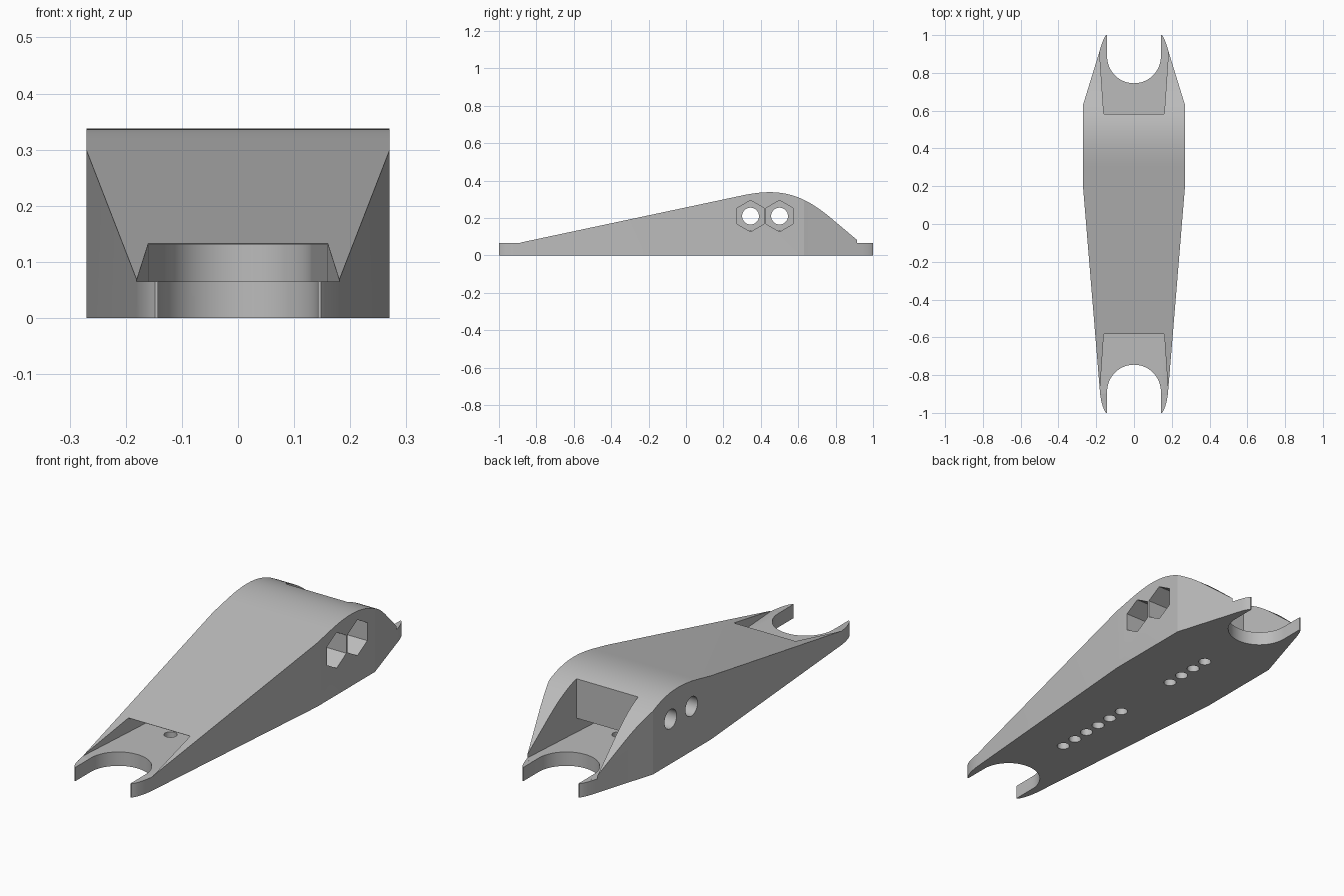
import bpy, bmesh, math
from mathutils import Vector
from mathutils.geometry import interpolate_bezier

cube = bpy.data.objects.get("Cube")
if cube:
    bpy.data.objects.remove(cube)

grey = bpy.data.materials.new("plain grey")
grey.use_nodes = True
colour = (0.5, 0.5, 0.5, 1)
grey.diffuse_color = colour
grey.node_tree.nodes["Principled BSDF"].inputs["Base Color"].default_value = colour

FLOOR = 0.0652
CEILING = 0.131


def prism(name, points, axis, low, high):
    """Extrude a closed outline along z (points are x, y) or x (points are y, z)."""
    bm = bmesh.new()
    place = (lambda a, b: (a, b, low)) if axis == "z" else (lambda a, b: (low, a, b))
    face = bm.faces.new([bm.verts.new(place(*p)) for p in points])
    ext = bmesh.ops.extrude_face_region(bm, geom=[face])
    move = Vector((0, 0, high - low)) if axis == "z" else Vector((high - low, 0, 0))
    verts = [g for g in ext["geom"] if isinstance(g, bmesh.types.BMVert)]
    bmesh.ops.translate(bm, verts=verts, vec=move)
    bmesh.ops.recalc_face_normals(bm, faces=bm.faces)
    mesh = bpy.data.meshes.new(name)
    bm.to_mesh(mesh)
    bm.free()
    mesh.materials.append(grey)
    obj = bpy.data.objects.new(name, mesh)
    bpy.context.scene.collection.objects.link(obj)
    return obj


def ring(cx, cy, radius, sides, turn=0.0):
    return [(cx + radius * math.cos(turn + math.tau * i / sides),
             cy + radius * math.sin(turn + math.tau * i / sides)) for i in range(sides)]


def mirrored(half):
    """Close a right-hand outline with its mirror image across x = 0."""
    return half + [(-x, y) for x, y in reversed(half)]


def slot(side, end, half_width, mouth_width, mouth=1.1):
    """Tapering slot that opens at one end of the body and is rounded inside."""
    steps = 24
    arc = [(half_width * math.cos(math.pi * i / steps),
            side * (end + half_width * (1 - math.sin(math.pi * i / steps))))
           for i in range(steps + 1)]
    return [(mouth_width, side * mouth)] + arc + [(-mouth_width, side * mouth)]


def bezier(a, b, c, d, count):
    pts = interpolate_bezier(*[Vector((*p, 0)) for p in (a, b, c, d)], count)
    return [(p.x, p.y) for p in pts]


# Side profile: long ramp, rounded hump, steep tail
hump = bezier((0.3, 0.32), (0.5, 0.3625), (0.62, 0.331), (0.78, 0.195), 28)
profile = [(-1, 0), (-1, 0.065), (-0.9, 0.065)] + hump + [(0.935, 0.065), (1, 0.065), (1, 0)]
body = prism("body", profile, "x", -0.4, 0.4)

# Plan outline with rounded prong tips
front_tip = bezier((0.148, -1.1 + 0.1), (0.165, -0.98), (0.178, -0.93), (0.181, -0.88), 9)
rear_tip = bezier((0.187, 0.9), (0.178, 0.93), (0.165, 0.98), (0.148, 1), 9)
plan = mirrored(front_tip + [(0.27, 0.2), (0.27, 0.63)] + rear_tip)

cutters = [(prism("plan_outline", plan, "z", -0.1, 0.5), "INTERSECT")]


def cut(*args):
    cutters.append((prism(*args), "DIFFERENCE"))


for side, label, end in ((-1, "front", 0.03), (1, "rear", 0.17)):
    # Round notch, open pocket and the tunnel running under the body
    cut(label + "_notch", slot(side, 0.745, 0.1425, 0.1425), "z", -0.1, 0.5)
    pocket = mirrored([(0.16, side * 0.583), (0.195, side * 1.1)])
    cut(label + "_pocket", pocket, "z", FLOOR, 0.5)
    inner = 0.16 - 0.068 * (0.583 - end - 0.13)
    cut(label + "_tunnel", slot(side, end, inner, 0.195), "z", FLOOR, CEILING)

# Row of small holes through the floor
for i in range(6):
    cut("floor_hole", ring(0, -0.5 + 0.082 * i, 0.028, 24), "z", -0.1, 0.1)
for i in range(4):
    cut("floor_hole", ring(0, 0.5 - 0.082 * i, 0.028, 24), "z", -0.1, 0.1)

# Cross bolts: round bores with hexagonal nut recesses
for y in (0.345, 0.5):
    cut("bolt_bore", ring(y, 0.21, 0.045, 32), "x", -0.5, 0.5)
    cut("nut_recess", ring(y, 0.21, 0.084, 6, math.pi / 2), "x", 0.06, 0.5)

for cutter, operation in cutters:
    mod = body.modifiers.new(cutter.name, "BOOLEAN")
    mod.operation = operation
    mod.solver = "EXACT"
    mod.object = cutter

# Bake the cuts and remove the helpers
bpy.context.view_layer.update()
graph = bpy.context.evaluated_depsgraph_get()
baked = bpy.data.meshes.new_from_object(body.evaluated_get(graph))
body.modifiers.clear()
body.data = baked
for cutter, _ in cutters:
    bpy.data.objects.remove(cutter)

bpy.ops.object.select_all(action="DESELECT")
body.select_set(True)
bpy.context.view_layer.objects.active = body
bpy.ops.object.shade_smooth_by_angle(angle=math.radians(16))
